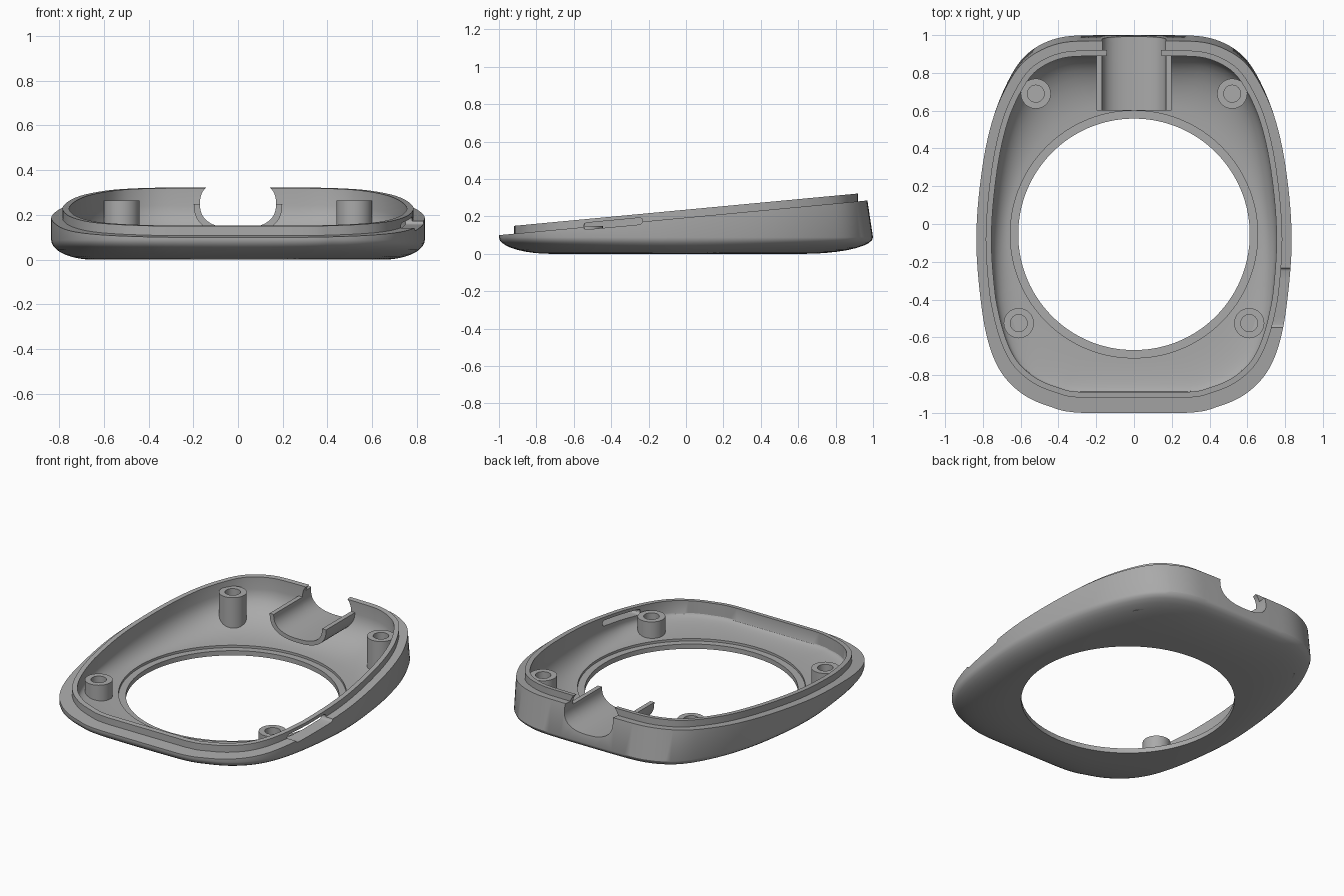
import bpy, bmesh, math
from mathutils import Vector

cube = bpy.data.objects.get("Cube")
if cube:
    bpy.data.objects.remove(cube)

grey = bpy.data.materials.new("plain grey")
grey.use_nodes = True
colour = (0.4, 0.4, 0.4, 1)
grey.diffuse_color = colour
grey.node_tree.nodes["Principled BSDF"].inputs["Base Color"].default_value = colour


def make(name, bm, smooth=True):
    bmesh.ops.recalc_face_normals(bm, faces=bm.faces)
    mesh = bpy.data.meshes.new(name)
    bm.to_mesh(mesh)
    bm.free()
    mesh.materials.append(grey)
    obj = bpy.data.objects.new(name, mesh)
    bpy.context.collection.objects.link(obj)
    if smooth:
        shade(obj)
    return obj


def shade(obj):
    bpy.ops.object.select_all(action='DESELECT')
    obj.select_set(True)
    bpy.context.view_layer.objects.active = obj
    bpy.ops.object.shade_smooth_by_angle(angle=math.radians(30))


def loft(rings, wrap=False):
    """Join closed rings of points; wrap joins the last ring to the first."""
    bm = bmesh.new()
    loops = [[bm.verts.new(p) for p in ring] for ring in rings]
    pairs = list(zip(loops, loops[1:]))
    if wrap:
        pairs.append((loops[-1], loops[0]))
    for a, b in pairs:
        for i in range(len(a)):
            j = (i + 1) % len(a)
            bm.faces.new((a[i], a[j], b[j], b[i]))
    if not wrap:
        bm.faces.new(loops[0])
        bm.faces.new(loops[-1])
    return bm


def cut(obj, cutter):
    cutter.hide_render = True
    mod = obj.modifiers.new("cut", 'BOOLEAN')
    mod.operation = 'DIFFERENCE'
    mod.solver = 'EXACT'
    mod.object = cutter
    bpy.context.view_layer.objects.active = obj
    bpy.ops.object.modifier_apply(modifier=mod.name)
    bpy.data.objects.remove(cutter)


# Plan outline, mirrored and smoothed
half = [(.27, -1), (.45, -.965), (.59, -.9), (.7, -.79), (.77, -.63), (.812, -.4),
        (.835, -.08), (.81, .25), (.755, .53), (.665, .76), (.56, .905), (.4, .985), (.18, 1)]
ctrl = [Vector(p) for p in half + [(-x, y) for x, y in reversed(half)]]
outline = []
for i in range(len(ctrl)):
    a, b, c, d = (ctrl[(i + k) % len(ctrl)] for k in (-1, 0, 1, 2))
    for s in range(6):
        t = s / 6
        outline.append(b + (c - a) * t / 2 + (a * 2 - b * 5 + c * 4 - d) * t * t / 2
                       + (b * 3 - a - c * 3 + d) * t ** 3 / 2)
for p in outline:
    p.y = max(-1, min(1, p.y))

CENTRE = Vector((0, -.055))


def inset(pts, dist):
    out = []
    for i, p in enumerate(pts):
        tan = (pts[(i + 1) % len(pts)] - pts[i - 1]).normalized()
        out.append(p + Vector((-tan.y, tan.x)) * dist(p))
    return out


def circle(r):
    return [CENTRE + (p - CENTRE).normalized() * r for p in outline]


def rim_z(p):
    return .1 + .094 * (p.y + 1)


def ring(pts, z):
    return [(p.x, p.y, z(p) if callable(z) else z) for p in pts]


def bowl(top, foot, ztop, zfoot, steps):
    """Quarter-ellipse rings from the foot loop up to the top loop."""
    out = []
    for k in range(steps + 1):
        a = k / steps * math.pi / 2
        loop = []
        for p, f in zip(top, foot):
            q = f.lerp(p, math.sin(a))
            z = zfoot + (ztop(p) - zfoot) * (1 - math.cos(a))
            loop.append((q.x, q.y, z))
        out.append(loop)
    return out


# Body shell: outer skin, rim step, raised lip, inner skin, hole ledge
hole, ledge = circle(.613), circle(.655)
rim = [Vector((p.x, p.y - .03 * max(0, min(1, (p.y - .6) / .35)))) for p in outline]
foot = [h.lerp(p, .15) for p, h in zip(outline, hole)]
lip_out = inset(rim, lambda p: .05 + .03 * max(0, min(1, (-p.y - .4) / .5)))
lip_in = inset(lip_out, lambda p: .03)
lip_z = lambda p: rim_z(p) + .042
rings = [ring(hole, 0)]
rings += bowl(outline, foot, lambda p: .088, 0, 9)
rings += [ring(rim, rim_z), ring(lip_out, rim_z), ring(lip_out, lip_z), ring(lip_in, lip_z)]
rings += reversed(bowl(lip_in, ledge, lambda p: rim_z(p) - .035, .045, 9))
rings += [ring(ledge, .03), ring(hole, .03)]
body = make("body_shell", loft(rings, wrap=True), False)


# Cable notch through the back wall
def rounded(a, rx, rz):
    c, s = math.cos(a), math.sin(a)
    n = 2 / 2.5
    return (rx * math.copysign(abs(c) ** n, c), .25 + rz * math.copysign(abs(s) ** n, s))


def extrude_y(profile, y0, y1):
    return loft([[(x, y, z) for x, z in profile] for y in (y0, y1)])


notch = [rounded(2 * math.pi * i / 48, .17, .11) for i in range(48)]
cut(body, make("notch_cutter", extrude_y(notch, .5, 1.1), False))

# Side slot on the left wall, following the sloping rim
slot = []
for i in range(24):
    a = 2 * math.pi * (i + .5) / 24
    y = -.39 + .018 * math.cos(a) + math.copysign(.14, math.cos(a))
    slot.append((y, .1 + .094 * (y + 1) + .004 + .018 * math.sin(a)))
cut(body, make("slot_cutter", loft([[(x, y, z) for y, z in slot] for x in (.7, .9)]), False))
shade(body)

# Cable trough behind the notch
arc = [math.pi + math.pi * i / 24 for i in range(25)]
trough = [rounded(a, .17, .11) for a in arc] + [rounded(a, .198, .135) for a in reversed(arc)]
make("cable_trough", extrude_y(trough, .6, .965))

# Screw bosses with blind holes
for label, bx, by, top in (("back", .52, .69, .265), ("front", .61, -.525, .15)):
    for side, sx in (("left", 1), ("right", -1)):
        loops = []
        for r, z in ((.08, .03), (.08, top), (.045, top), (.045, top - .09)):
            loops.append([(sx * bx + r * math.cos(math.tau * i / 32),
                           by + r * math.sin(math.tau * i / 32), z) for i in range(32)])
        make(f"{label}_{side}_boss", loft(loops))
